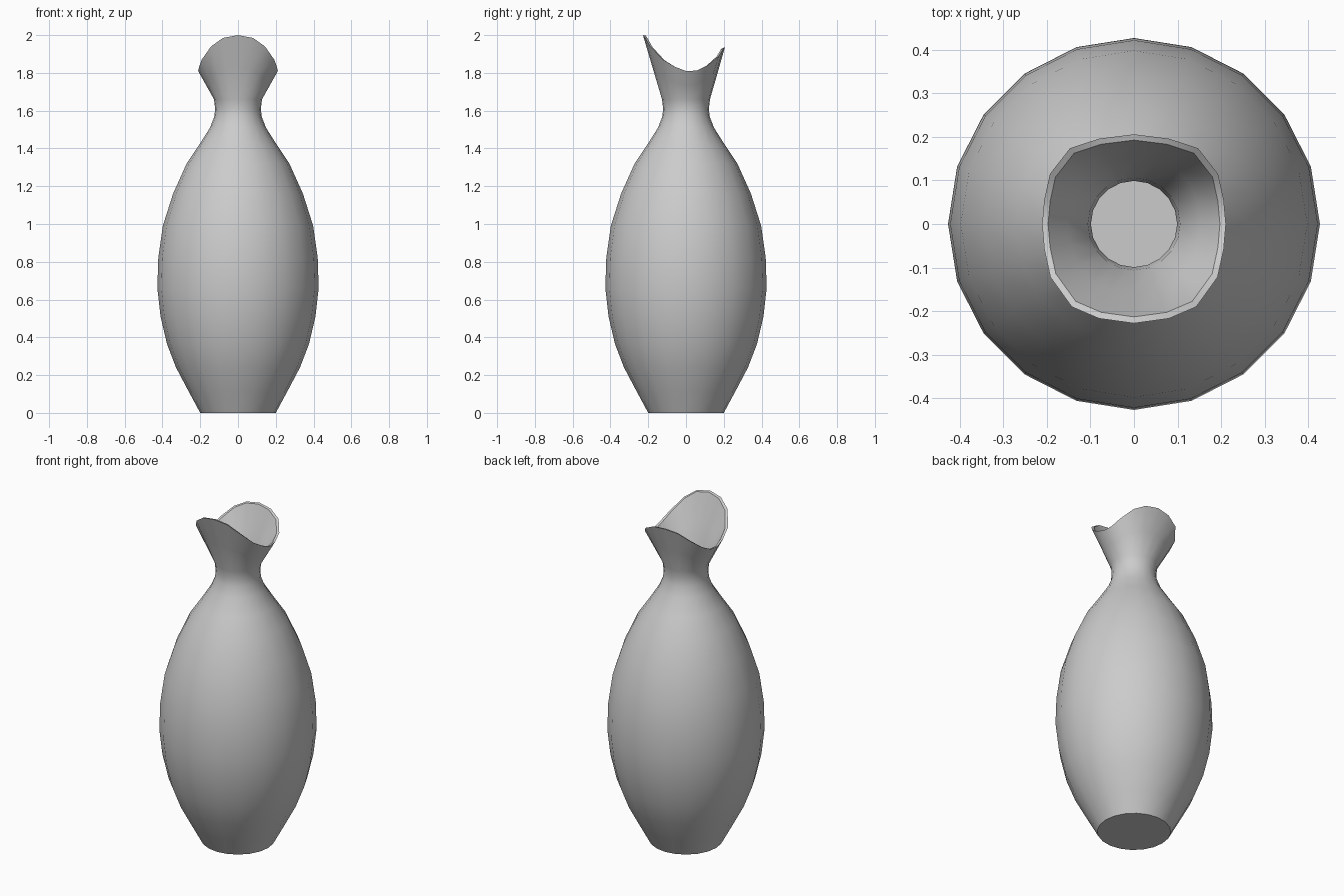
import bpy, bmesh, math

if "Cube" in bpy.data.objects:
    bpy.data.objects.remove(bpy.data.objects["Cube"])

N = 20

# Body profile (radius, height) from foot to neck
outer = [(0.20, 0.0), (0.262, 0.115), (0.328, 0.24), (0.376, 0.365), (0.410, 0.51),
         (0.427, 0.66), (0.422, 0.82), (0.398, 0.99), (0.344, 1.16), (0.272, 1.32),
         (0.205, 1.42), (0.148, 1.51), (0.125, 1.57), (0.121, 1.61), (0.127, 1.66)]
# Inner wall, from neck to floor
inner = [(0.106, 1.66), (0.099, 1.61), (0.103, 1.57)] + \
        [(r - 0.016, z) for r, z in outer[11:0:-1]] + [(0.187, 0.02)]

# Half of the flared, wavy rim from the front (-y) round to the back (+y)
half = [(0, -0.228, 2.0), (0.08, -0.217, 1.985), (0.143, -0.190, 1.94), (0.192, -0.122, 1.87),
        (0.206, -0.058, 1.832), (0.211, 0, 1.81), (0.206, 0.056, 1.812), (0.193, 0.115, 1.84),
        (0.147, 0.174, 1.89), (0.08, 0.196, 1.925), (0, 0.206, 1.935)]
rim = half + [(-x, y, z) for x, y, z in half[-2:0:-1]]


def circle(r, z):
    return [(r * math.sin(2 * math.pi * i / N), -r * math.cos(2 * math.pi * i / N), z)
            for i in range(N)]


def between(a, b, t):
    return [tuple(p + (q - p) * t for p, q in zip(u, v)) for u, v in zip(a, b)]


# Lip: outer flare, rim edge, inner flare
rim_in = [(x * 0.935, y * 0.935, z - 0.003) for x, y, z in rim]
neck_out, neck_in = circle(*outer[-1]), circle(*inner[0])
rings = [circle(*p) for p in outer]
rings += [between(neck_out, rim, 0.5), rim, rim_in, between(rim_in, neck_in, 0.5)]
rings += [circle(*p) for p in inner]

# Skin the rings into one closed shell
bm = bmesh.new()
loops = [[bm.verts.new(co) for co in ring] for ring in rings]
for a, b in zip(loops, loops[1:]):
    for i in range(N):
        j = (i + 1) % N
        bm.faces.new((a[i], a[j], b[j], b[i]))
bm.faces.new(loops[0][::-1])
bm.faces.new(loops[-1])
bmesh.ops.recalc_face_normals(bm, faces=bm.faces[:])

mesh = bpy.data.meshes.new("vase")
bm.to_mesh(mesh)
bm.free()
vase = bpy.data.objects.new("vase", mesh)
bpy.context.collection.objects.link(vase)
bpy.context.view_layer.objects.active = vase
vase.select_set(True)
bpy.ops.object.shade_smooth_by_angle(angle=math.radians(40))
